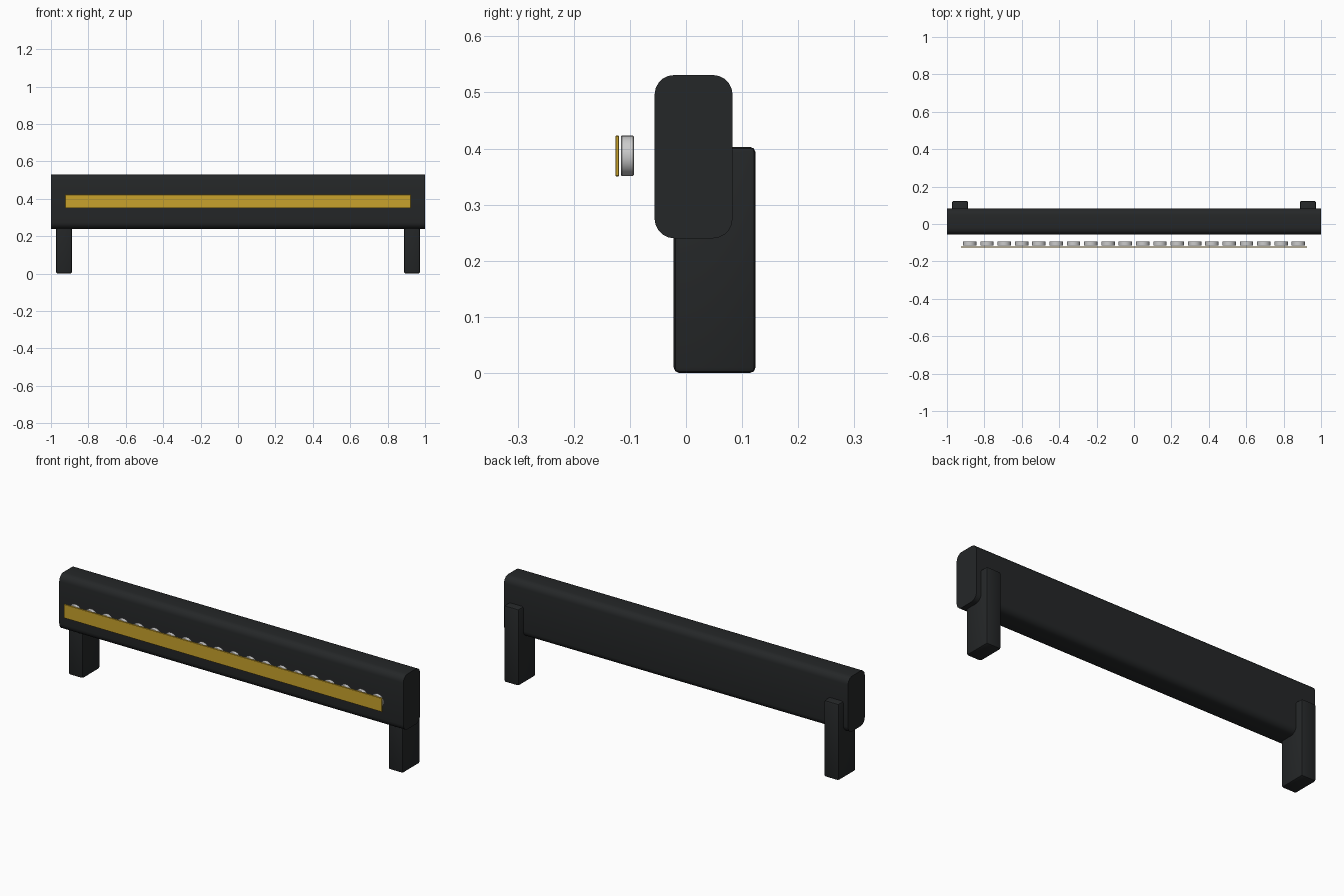
import bpy, math

if "Cube" in bpy.data.objects:
    bpy.data.objects.remove(bpy.data.objects["Cube"])

def material(name, color):
    m = bpy.data.materials.new(name)
    m.diffuse_color = color
    m.use_nodes = True
    m.node_tree.nodes["Principled BSDF"].inputs["Base Color"].default_value = m.diffuse_color
    return m

black = material("black", (0.018, 0.02, 0.021, 1))
gold = material("gold", (0.58, 0.36, 0.025, 1))
silver = material("silver", (0.75, 0.75, 0.77, 1))

def finish(ob, name, mat):
    ob.name = name
    ob.data.materials.append(mat)
    bpy.ops.object.shade_smooth_by_angle(angle=math.radians(35))

def box(name, lo, hi, mat, bevel=0.0, segments=2):
    bpy.ops.mesh.primitive_cube_add(size=1, location=[(a + b) / 2 for a, b in zip(lo, hi)])
    ob = bpy.context.object
    ob.scale = [b - a for a, b in zip(lo, hi)]
    bpy.ops.object.transform_apply(location=False, rotation=False, scale=True)
    if bevel:
        mod = ob.modifiers.new("bevel", 'BEVEL')
        mod.width, mod.segments = bevel, segments
        bpy.ops.object.modifier_apply(modifier="bevel")
    finish(ob, name, mat)
    return ob

# main beam: rounded rectangle profile swept along x
y0, y1, z0, z1, r, n = -0.056, 0.083, 0.24, 0.531, 0.035, 5
corners = [(y1 - r, z1 - r), (y0 + r, z1 - r), (y0 + r, z0 + r), (y1 - r, z0 + r)]
profile = []
for k, (cy, cz) in enumerate(corners):
    for i in range(n + 1):
        a = math.pi / 2 * (k + i / n)
        profile.append((cy + r * math.cos(a), cz + r * math.sin(a)))
c = len(profile)
verts = [(x, y, z) for x in (-1, 1) for y, z in profile]
faces = [(i, i + c, (i + 1) % c + c, (i + 1) % c) for i in range(c)]
faces += [tuple(range(c)), tuple(range(2 * c - 1, c - 1, -1))]
faces = [f[::-1] for f in faces]
mesh = bpy.data.meshes.new("beam")
mesh.from_pydata(verts, [], faces)
beam = bpy.data.objects.new("beam", mesh)
bpy.context.collection.objects.link(beam)
bpy.ops.object.select_all(action='DESELECT')
beam.select_set(True)
bpy.context.view_layer.objects.active = beam
finish(beam, "beam", black)

# two legs set into the back of the beam
for side, x in (("left", -0.93), ("right", 0.93)):
    box(side + "_leg", (x - 0.043, -0.022, 0), (x + 0.043, 0.124, 0.403), black, 0.01)

# thin gold strip floating in front
box("front_strip", (-0.925, -0.126, 0.35), (0.925, -0.119, 0.423), gold, 0.0015, 1)

# row of silver discs behind the strip
for i in range(20):
    x = -0.8785 + i * 0.0925
    bpy.ops.mesh.primitive_cylinder_add(vertices=32, radius=0.036, depth=0.023,
                                        location=(x, -0.1045, 0.387),
                                        rotation=(math.pi / 2, 0, 0))
    ob = bpy.context.object
    mod = ob.modifiers.new("bevel", 'BEVEL')
    mod.width, mod.segments = 0.0015, 1
    finish(ob, f"disc_{i + 1}", silver)
